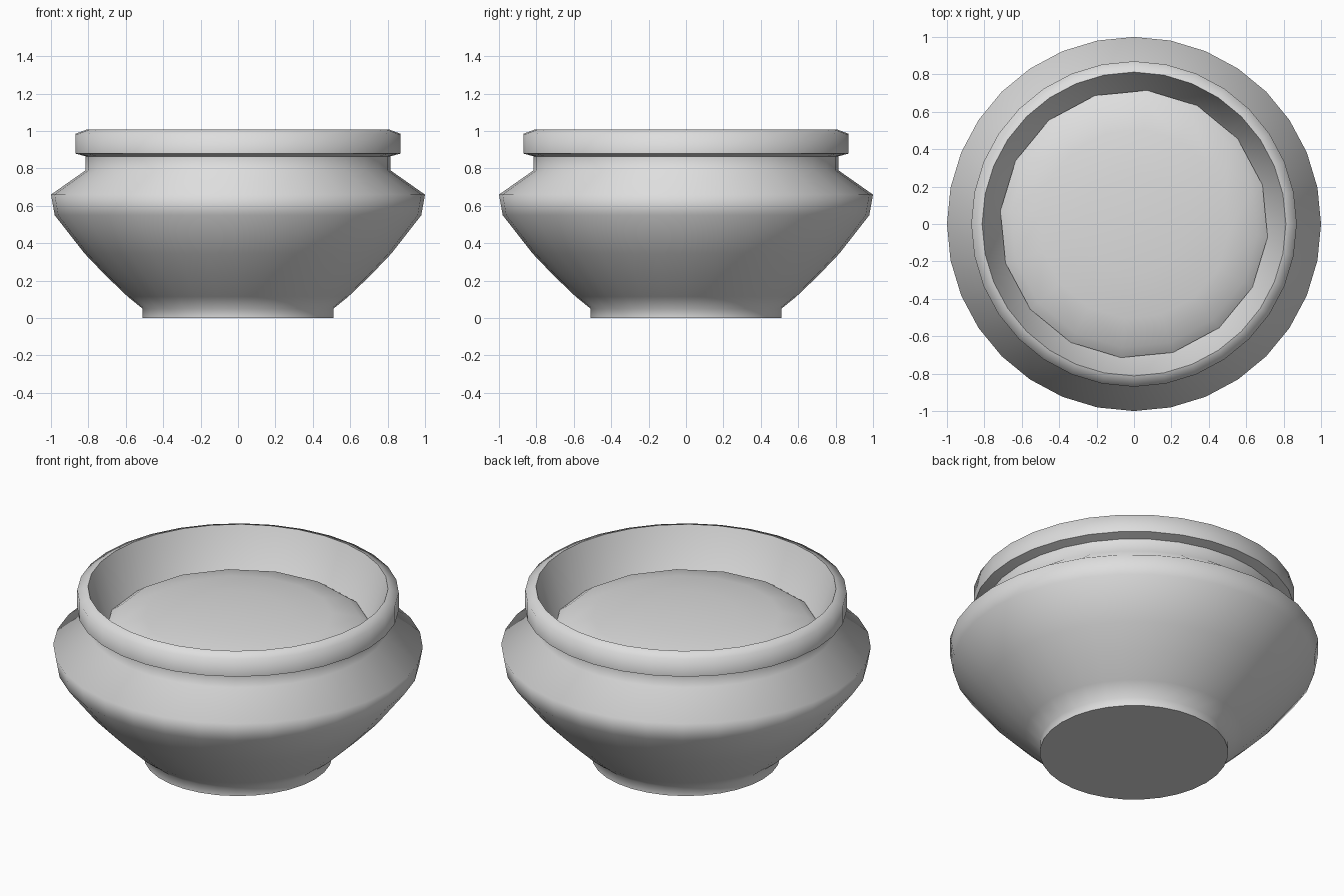
import bpy, bmesh
from math import pi, radians, sin, cos
from mathutils import Matrix

cube = bpy.data.objects.get("Cube")
if cube:
    bpy.data.objects.remove(cube)

GREY = (0.73, 0.73, 0.73, 1.0)
clay = bpy.data.materials.new("light grey clay")
clay.use_nodes = True
clay.diffuse_color = GREY
clay.node_tree.nodes["Principled BSDF"].inputs["Base Color"].default_value = GREY


def lathe(name, profile, sides, turn=0.0, crease=72):
    """Spin a (radius, height) profile about z into a smooth shaded part."""
    bm = bmesh.new()
    verts = [bm.verts.new((r, 0, z)) for r, z in profile]
    edges = [bm.edges.new(pair) for pair in zip(verts, verts[1:])]
    bmesh.ops.spin(bm, geom=verts + edges, cent=(0, 0, 0), axis=(0, 0, 1),
                   angle=2 * pi, steps=sides, use_duplicate=False)
    bmesh.ops.remove_doubles(bm, verts=bm.verts, dist=0.0005)
    bmesh.ops.recalc_face_normals(bm, faces=bm.faces)
    bmesh.ops.rotate(bm, verts=bm.verts, cent=(0, 0, 0),
                     matrix=Matrix.Rotation(turn, 3, "Z"))
    mesh = bpy.data.meshes.new(name)
    bm.to_mesh(mesh)
    bm.free()
    mesh.materials.append(clay)
    obj = bpy.data.objects.new(name, mesh)
    bpy.context.collection.objects.link(obj)
    bpy.ops.object.select_all(action="DESELECT")
    obj.select_set(True)
    bpy.context.view_layer.objects.active = obj
    bpy.ops.object.shade_smooth_by_angle(angle=radians(crease))


# Pot wall: foot, flared belly, shoulder, neck, rolled rim, inside
foot = [(0, 0), (0.51, 0), (0.51, 0.05)]
belly = [(0.59, 0.115), (0.71, 0.23), (0.82, 0.345), (0.98, 0.55)]
shoulder = [(1.0, 0.66), (0.815, 0.79), (0.815, 0.865)]
rim = [(0.87, 0.88), (0.87, 0.985), (0.812, 1.007)]
inside = [(0.722, 0.77), (0.6, 0.6), (0, 0.55)]
lathe("pot", foot + belly + shoulder + rim + inside, 32)

# Filling: a flattened ball with a coarser outline
filling = [(0.718 * sin(pi * i / 8), 0.77 + 0.1 * cos(pi * i / 8)) for i in range(9)]
lathe("filling", filling, 16, turn=radians(-5.6))
